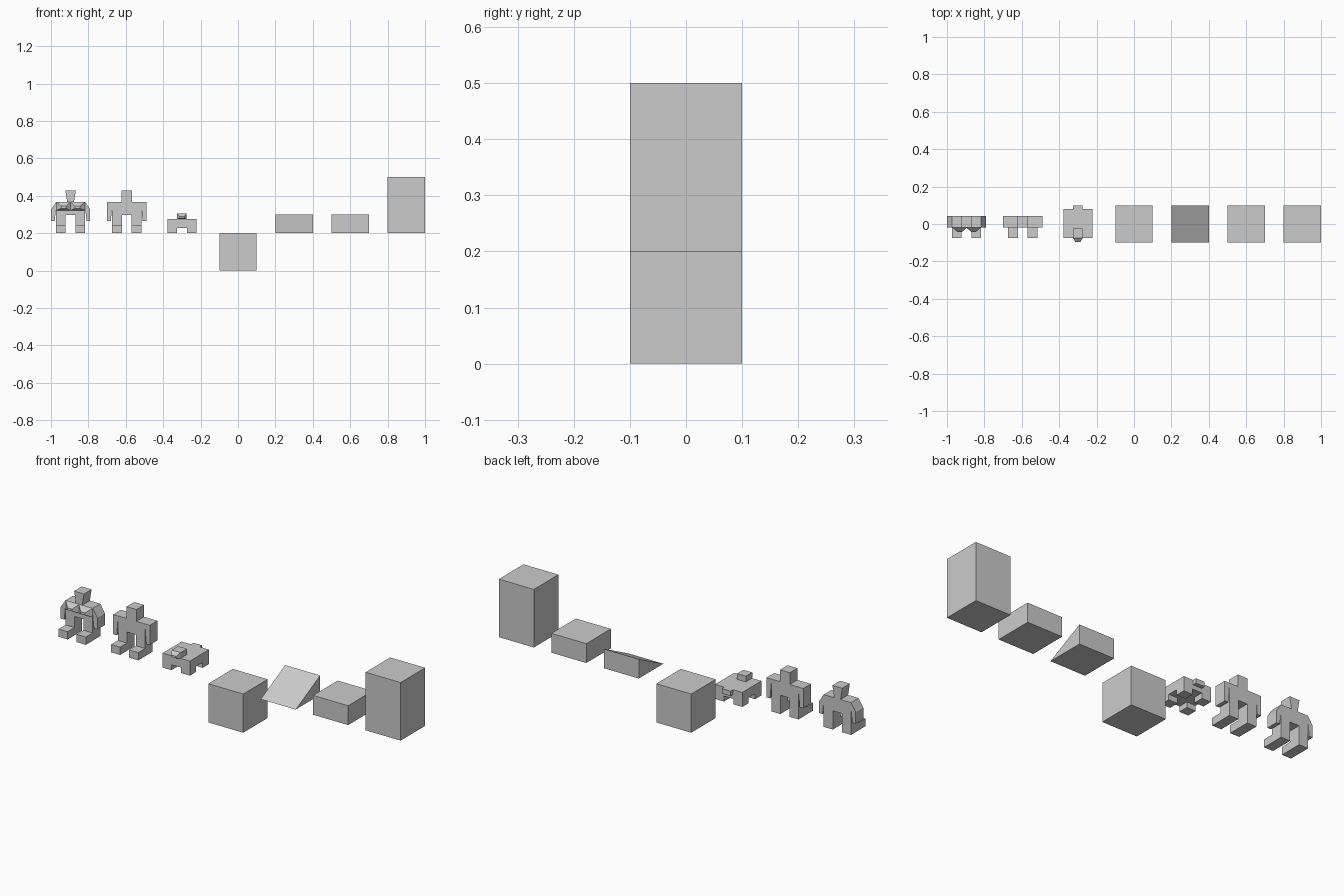
import bpy, bmesh

if "Cube" in bpy.data.objects:
    bpy.data.objects.remove(bpy.data.objects["Cube"])


def mesh_object(name, verts, faces):
    bm = bmesh.new()
    vs = [bm.verts.new(v) for v in verts]
    for f in faces:
        bm.faces.new([vs[i] for i in f])
    bmesh.ops.recalc_face_normals(bm, faces=bm.faces)
    me = bpy.data.meshes.new(name)
    bm.to_mesh(me)
    bm.free()
    ob = bpy.data.objects.new(name, me)
    bpy.context.collection.objects.link(ob)
    return ob


def loft(name, a, b):
    """Closed solid between two matching loops of points."""
    n = len(a)
    sides = [(i, (i + 1) % n, n + (i + 1) % n, n + i) for i in range(n)]
    return mesh_object(name, a + b, [tuple(range(n)), tuple(range(n, 2 * n))] + sides)


def rect_xy(x0, x1, y0, y1, z):
    return [(x0, y0, z), (x1, y0, z), (x1, y1, z), (x0, y1, z)]


def rect_xz(x0, x1, z0, z1, y):
    return [(x0, y, z0), (x1, y, z0), (x1, y, z1), (x0, y, z1)]


def box(name, x0, x1, y0, y1, z0, z1):
    return loft(name, rect_xy(x0, x1, y0, y1, z0), rect_xy(x0, x1, y0, y1, z1))


# Terrain blocks
box("ground_block", -0.1, 0.1, -0.1, 0.1, 0, 0.2)
ramp = [(-0.1, 0.2), (0.1, 0.2), (0.1, 0.3)]
loft("ramp_block", [(0.2, y, z) for y, z in ramp], [(0.4, y, z) for y, z in ramp])
box("half_block", 0.5, 0.7, -0.1, 0.1, 0.2, 0.3)
box("tall_block", 0.8, 1.0, -0.1, 0.1, 0.2, 0.5)

# Small four-legged animal
cx = -0.3
box("animal_body", cx - 0.078, cx + 0.078, -0.076, 0.08, 0.228, 0.275)
for sx in (-1, 1):
    xa, xb = sorted((cx + sx * 0.027, cx + sx * 0.078))
    for y0, y1 in ((-0.076, -0.025), (0.029, 0.08)):
        box("animal_leg", xa, xb, y0, y1, 0.2, 0.228)
box("animal_tail", cx - 0.025, cx + 0.025, 0.08, 0.1, 0.25, 0.275)
box("animal_head", cx - 0.025, cx + 0.025, -0.076, -0.025, 0.275, 0.305)
loft("animal_snout", rect_xz(cx - 0.025, cx + 0.025, 0.275, 0.305, -0.076),
     rect_xz(cx - 0.014, cx + 0.014, 0.28, 0.29, -0.096))

# Two standing figures
FRONT, BACK = -0.02, 0.042


def figure(prefix, cx, arm, head_bottom):
    box(prefix + "_torso", cx - 0.078, cx + 0.078, FRONT, BACK, 0.297, 0.367)
    loft(prefix + "_head",
         rect_xy(cx - head_bottom, cx + head_bottom, FRONT, BACK, 0.367),
         rect_xy(cx - 0.028, cx + 0.028, FRONT, BACK, 0.428))
    for s in (-1, 1):
        xa, xb = sorted((cx + s * 0.026, cx + s * 0.078))
        # L-shaped leg with foot pointing forward
        leg = [(BACK, 0.2), (-0.076, 0.2), (-0.076, 0.24), (FRONT, 0.24),
               (FRONT, 0.297), (BACK, 0.297)]
        loft(prefix + "_leg", [(xa, y, z) for y, z in leg], [(xb, y, z) for y, z in leg])
        loft(prefix + "_arm", [(cx + s * x, FRONT, z) for x, z in arm],
             [(cx + s * x, BACK, z) for x, z in arm])


figure("plain_figure", -0.595,
       [(0.078, 0.367), (0.105, 0.367), (0.105, 0.265), (0.085, 0.265), (0.078, 0.345)], 0.028)
figure("muscular_figure", -0.895,
       [(0.078, 0.367), (0.105, 0.325), (0.105, 0.265), (0.085, 0.265), (0.078, 0.335)], 0.018)

# Chest bulges
for s in (-1, 1):
    loft("chest_muscle",
         rect_xz(-0.895, -0.895 + s * 0.076, 0.322, 0.367, FRONT),
         rect_xz(-0.895 + s * 0.024, -0.895 + s * 0.05, 0.332, 0.344, -0.042))
